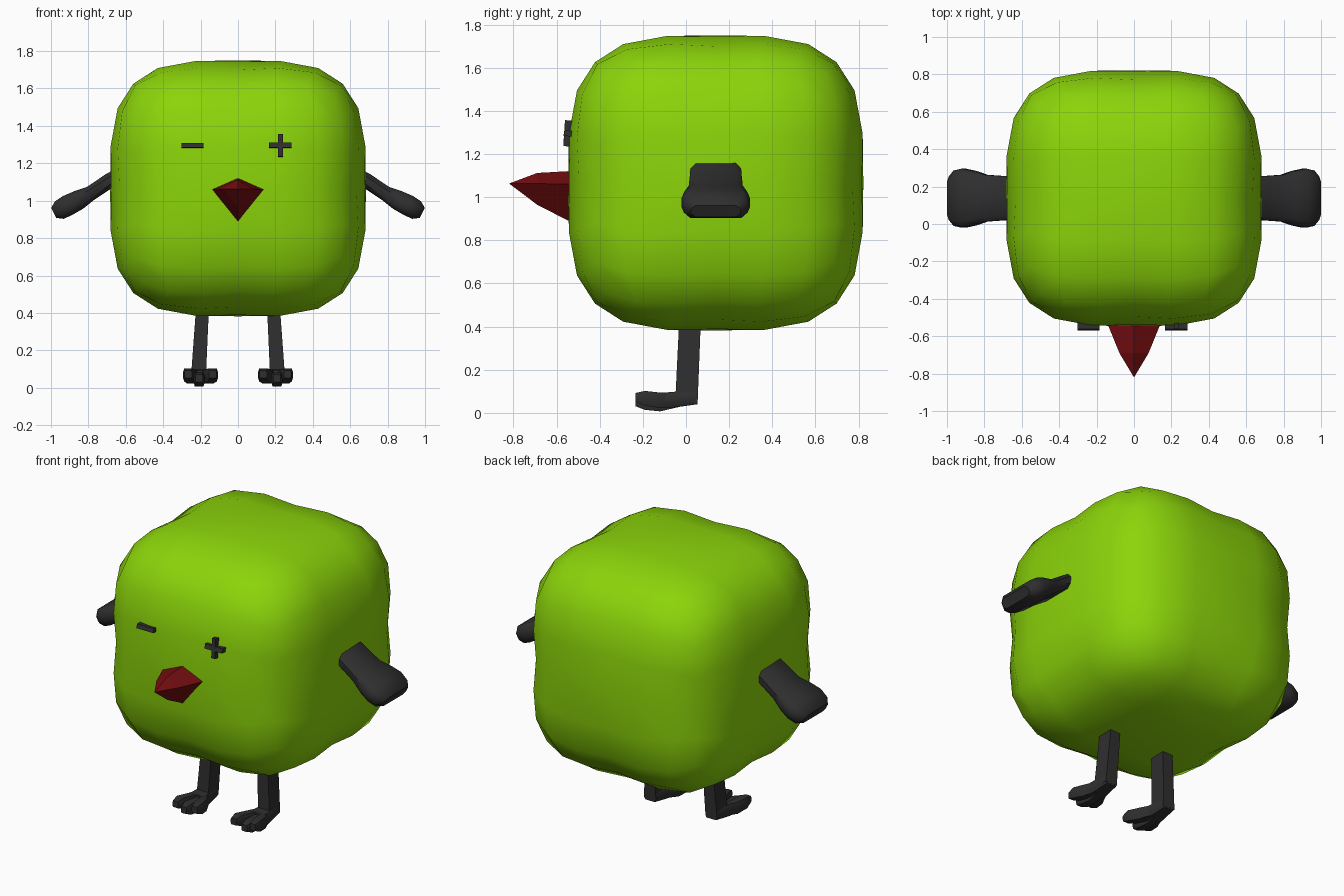
import bpy, bmesh, math
from mathutils import Vector

if "Cube" in bpy.data.objects:
    bpy.data.objects.remove(bpy.data.objects["Cube"], do_unlink=True)


def material(name, rgb):
    m = bpy.data.materials.new(name)
    m.use_nodes = True
    m.diffuse_color = (*rgb, 1)
    m.node_tree.nodes["Principled BSDF"].inputs["Base Color"].default_value = (*rgb, 1)
    return m


GREEN = material("lime green", (0.26, 0.66, 0.003))
CHARCOAL = material("charcoal", (0.028, 0.028, 0.029))
RED = material("dark red", (0.17, 0.004, 0.005))


def finish(name, bm, mat, smooth=None):
    bmesh.ops.recalc_face_normals(bm, faces=bm.faces)
    me = bpy.data.meshes.new(name)
    bm.to_mesh(me)
    bm.free()
    me.materials.append(mat)
    ob = bpy.data.objects.new(name, me)
    bpy.context.collection.objects.link(ob)
    if smooth:
        bpy.ops.object.select_all(action='DESELECT')
        ob.select_set(True)
        bpy.context.view_layer.objects.active = ob
        bpy.ops.object.shade_smooth_by_angle(angle=math.radians(smooth))
    return ob


def loft(bm, sections, shape):
    """Skin a row of cross-sections: each is (centre, half-width axis, half-height axis)."""
    rings = []
    for c, u, v in sections:
        c, u, v = Vector(c), Vector(u), Vector(v)
        rings.append([bm.verts.new(c + u * a + v * b) for a, b in shape])
    n = len(shape)
    for r, s in zip(rings, rings[1:]):
        for i in range(n):
            bm.faces.new((r[i], r[(i + 1) % n], s[(i + 1) % n], s[i]))
    bm.faces.new(rings[0])
    bm.faces.new(rings[-1])


BOX = [(-1, -1), (1, -1), (1, 1), (-1, 1)]
ROUNDED = [(-1, -.45), (-.8, -1), (.8, -1), (1, -.45), (1, .45), (.8, 1), (-.8, 1), (-1, .45)]
DIAMOND = [(0, 1), (1, 0), (0, -1), (-1, 0)]

# Body: a gridded cube pulled onto a rounded-cube surface
bm = bmesh.new()
bmesh.ops.create_cube(bm, size=2)
bmesh.ops.subdivide_edges(bm, edges=bm.edges[:], cuts=5, use_grid_fill=True)
P = 3.16
for v in bm.verts:
    d = v.co / sum(abs(k) ** P for k in v.co) ** (1 / P)
    d *= 1 + 0.14 * abs(d.x * d.y * d.z)
    v.co = Vector((0, 0.138, 1.066)) + d * 0.684
finish("body", bm, GREEN, 60)

# Beak: four-sided, slightly bulging, ending in a point
bm = bmesh.new()
rings = []
for y, w, top, side, bottom in ((-.48, .145, 1.12, 1.06, .87), (-.55, .135, 1.12, 1.06, .893),
                                (-.69, .078, 1.112, 1.063, .965)):
    rings.append([bm.verts.new(p) for p in
                  ((0, y, top), (w, y, side), (0, y, bottom), (-w, y, side))])
tip = bm.verts.new((0, -.82, 1.063))
for r, s in zip(rings, rings[1:]):
    for i in range(4):
        bm.faces.new((r[i], r[(i + 1) % 4], s[(i + 1) % 4], s[i]))
for i in range(4):
    bm.faces.new((rings[-1][i], rings[-1][(i + 1) % 4], tip))
bm.faces.new(rings[0])
finish("beak", bm, RED)


# Eyes: one closed dash and one cross
def bar(name, x, hx, hz):
    bm = bmesh.new()
    loft(bm, [((x, -.565, 1.297), (hx, 0, 0), (0, .004, hz)),
              ((x, -.505, 1.292), (hx, 0, 0), (0, .004, hz))], BOX)
    finish(name, bm, CHARCOAL)


bar("right_eye_dash", -.243, .058, .012)
bar("left_eye_cross_bar", .227, .06, .013)
bar("left_eye_cross_upright", .227, .013, .06)

for side, s in (("left", 1), ("right", -1)):
    # Wing: paddle drooping outwards, (x, z, half width, half thickness)
    bm = bmesh.new()
    loft(bm, [((s * x, .138, z), (0, w, 0), (s * .45 * t, 0, .9 * t)) for x, z, w, t in (
        (.60, 1.155, .115, .040), (.69, 1.105, .118, .040), (.79, 1.038, .125, .040),
        (.85, 1.005, .145, .052), (.91, .975, .158, .056), (.955, .95, .148, .052),
        (.985, .935, .115, .030))], ROUNDED)
    finish(side + "_wing", bm, CHARCOAL, 45)

    # Leg: square post leaning slightly outwards
    bm = bmesh.new()
    loft(bm, [((s * .188, .02, .46), (.034, 0, 0), (0, .05, 0)),
              ((s * .212, .002, .05), (.040, 0, 0), (0, .052, 0))], BOX)
    finish(side + "_leg", bm, CHARCOAL)

    # Foot: heel block with three splayed toes
    bm = bmesh.new()
    loft(bm, [((s * .21, .053, .07), (.04, 0, 0), (0, 0, .03)),
              ((s * .21, -.03, .064), (.05, 0, 0), (0, 0, .036)),
              ((s * .208, -.10, .058), (.062, 0, 0), (0, 0, .036))], ROUNDED)
    finish(side + "_foot", bm, CHARCOAL, 35)
    for toe, dx, drop in (("inner", -.07, 0), ("middle", 0, .02), ("outer", .055, 0)):
        bm = bmesh.new()
        loft(bm, [((s * (.208 + dx * f), y, z - drop * f), (w, 0, 0), (0, 0, h))
                  for f, y, z, w, h in ((.2, -.03, .062, .024, .03), (.75, -.12, .058, .029, .036),
                                        (1, -.19, .068, .031, .034), (1.05, -.235, .072, .02, .02))],
             ROUNDED)
        finish(side + "_" + toe + "_toe", bm, CHARCOAL, 35)
